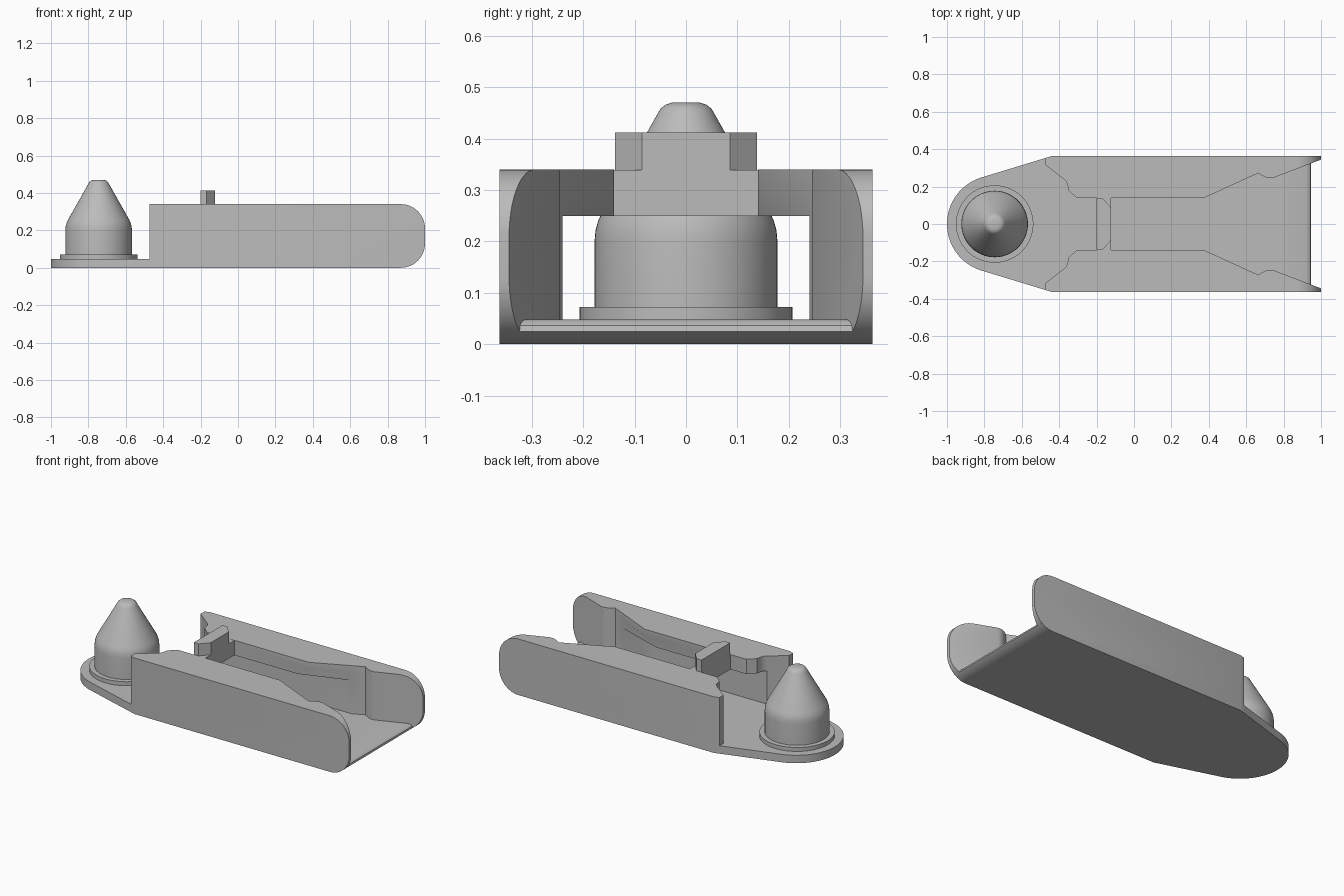
import bpy
import bmesh
from math import sin, cos, radians, pi

old = bpy.data.objects.get("Cube")
if old:
    bpy.data.objects.remove(old, do_unlink=True)

grey = bpy.data.materials.new("plain grey")
grey.use_nodes = True
grey.diffuse_color = (0.5, 0.5, 0.5, 1)
grey.node_tree.nodes["Principled BSDF"].inputs["Base Color"].default_value = (0.5, 0.5, 0.5, 1)


def loft(name, loops):
    """Closed solid from stacked loops with equal point counts."""
    bm = bmesh.new()
    rings = [[bm.verts.new(p) for p in loop] for loop in loops]
    bm.faces.new(rings[0])
    bm.faces.new(rings[-1])
    n = len(rings[0])
    for a, b in zip(rings, rings[1:]):
        for i in range(n):
            j = (i + 1) % n
            bm.faces.new((a[i], a[j], b[j], b[i]))
    bmesh.ops.remove_doubles(bm, verts=bm.verts, dist=0.0001)
    bmesh.ops.recalc_face_normals(bm, faces=bm.faces)
    mesh = bpy.data.meshes.new(name)
    bm.to_mesh(mesh)
    bm.free()
    mesh.materials.append(grey)
    obj = bpy.data.objects.new(name, mesh)
    bpy.context.collection.objects.link(obj)
    return obj


def prism(name, outline, low, high):
    return loft(name, [[(x, y, z) for x, y in outline] for z in (low, high)])


def side_prism(name, outline):
    return loft(name, [[(x, y, z) for x, z in outline] for y in (-0.6, 0.6)])


def arc(cx, cy, r, start, end, steps):
    angles = [radians(start + (end - start) * i / steps) for i in range(steps + 1)]
    return [(cx + r * cos(a), cy + r * sin(a)) for a in angles]


def select(obj):
    bpy.ops.object.select_all(action="DESELECT")
    obj.select_set(True)
    bpy.context.view_layer.objects.active = obj


def combine(obj, other, operation):
    select(obj)
    mod = obj.modifiers.new("combine", "BOOLEAN")
    mod.operation = operation
    mod.solver = "EXACT"
    mod.object = other
    bpy.ops.object.modifier_apply(modifier=mod.name)
    bpy.data.objects.remove(other, do_unlink=True)


def smooth(obj, angle=30):
    select(obj)
    bpy.ops.object.shade_smooth_by_angle(angle=radians(angle))


# Base plate: round at one end, tapering out to the full width, rolled at the other
HALF = 0.363
plan = [(1.1, HALF), (-0.44, HALF)] + arc(-0.74, 0, 0.26, 107, 253, 32) + [(-0.44, -HALF), (1.1, -HALF)]
body = prism("tray_body", plan, -0.1, 0.5)
nose = [(-1.2, 0)] + arc(0.87, 0.13, 0.13, -90, -54, 8)
nose += [(0.944, 0.036), (0.935, 0.044), (0.92, 0.048), (-1.2, 0.048)]
combine(body, side_prism("plate_cutter", nose), "INTERSECT")

# Side walls: a thick lip overhangs the thinner lower wall
lip = [(-0.5, 0.315), (-0.472, 0.315), (-0.376, 0.24), (-0.362, 0.226), (-0.355, 0.208),
       (-0.35, 0.18), (-0.307, 0.14), (0.376, 0.14), (0.594, 0.24),
       (0.665, 0.272), (0.69, 0.256), (0.713, 0.245), (0.74, 0.245), (1.02, 0.352)]
outer = [(1.02, HALF), (-0.44, HALF), (-0.5, 0.345)]
lower = [(x, max(y, 0.24)) for x, y in lip]
undercut = [(0.3 if x == 0.376 else x, y) for x, y in lip]
layers = [(lower, -0.1), (lower, 0.25), (undercut, 0.25), (lip, 0.3), (lip, 0.5)]
silhouette = [(-0.472, 0)] + arc(0.87, 0.13, 0.13, -90, 0, 14) + arc(0.87, 0.21, 0.13, 0, 90, 14)
silhouette += [(-0.472, 0.34)]
for side, label in ((1, "left"), (-1, "right")):
    wall = loft(label + "_wall", [[(x, side * y, z) for x, y in inner + outer] for inner, z in layers])
    combine(wall, side_prism("wall_cutter", silhouette), "INTERSECT")
    combine(body, wall, "UNION")
smooth(body)

# Cross bar between the lips, with a raised stop chamfered on one side
prism("cross_bar", [(-0.2, -0.14), (-0.122, -0.14), (-0.122, 0.14), (-0.2, 0.14)], 0.25, 0.339)
stop = [(-0.2, -0.138), (-0.168, -0.138), (-0.122, -0.086), (-0.122, 0.086), (-0.168, 0.138), (-0.2, 0.138)]
prism("raised_stop", stop, 0.335, 0.412)

# Turned peg and its flange
SIDES = 64


def turned(name, profile):
    rings = [[(-0.745 + r * cos(2 * pi * i / SIDES), r * sin(2 * pi * i / SIDES), z)
              for i in range(SIDES)] for r, z in profile]
    smooth(loft(name, rings))


turned("peg_flange", [(0.207, 0.04), (0.207, 0.072)])
turned("pointed_peg", [(0.178, 0.06), (0.178, 0.2), (0.176, 0.222), (0.171, 0.24), (0.163, 0.258),
                       (0.077, 0.41), (0.058, 0.444), (0.05, 0.458), (0.04, 0.466), (0.028, 0.47)])
